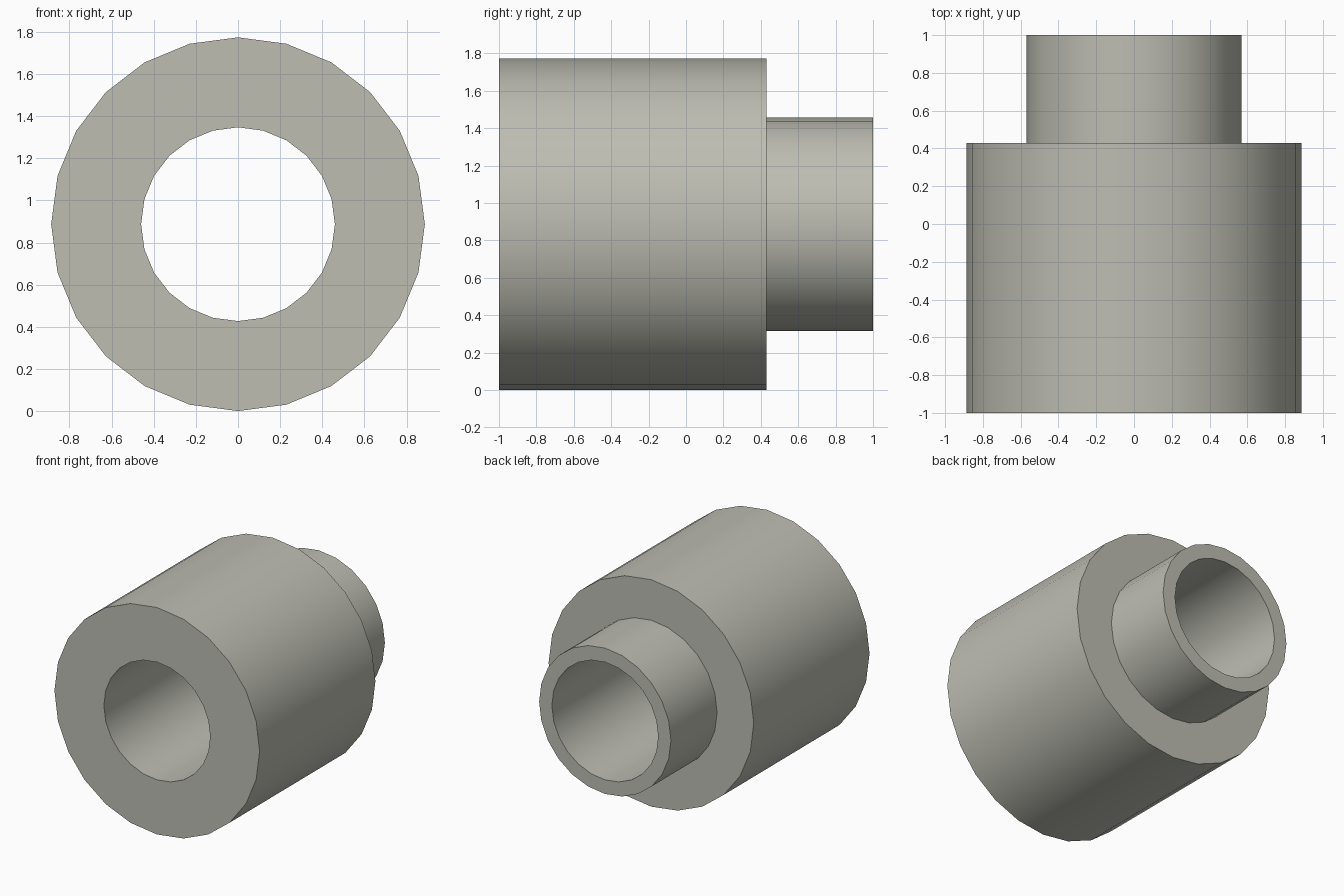
import bpy
import bmesh
import math
from mathutils import Matrix, Vector

SIDES = 24
CENTRE_Z = 0.887

cube = bpy.data.objects.get("Cube")
if cube:
    bpy.data.objects.remove(cube, do_unlink=True)

# Warm grey material
colour = (0.51, 0.51, 0.45, 1.0)
grey = bpy.data.materials.new("warm_grey")
grey.use_nodes = True
grey.diffuse_color = colour
grey.node_tree.nodes["Principled BSDF"].inputs["Base Color"].default_value = colour


def revolve(name, profile):
    """Revolve a closed (radius, y) profile around the y axis."""
    bm = bmesh.new()
    rings = []
    for i in range(SIDES):
        turn = Matrix.Rotation(math.tau * i / SIDES, 3, "Y")
        rings.append([bm.verts.new(turn @ Vector((0, y, r))) for r, y in profile])
    count = len(profile)
    for i in range(SIDES):
        a, b = rings[i], rings[(i + 1) % SIDES]
        for j in range(count):
            k = (j + 1) % count
            bm.faces.new((a[j], a[k], b[k], b[j]))
    bmesh.ops.recalc_face_normals(bm, faces=bm.faces)
    mesh = bpy.data.meshes.new(name)
    bm.to_mesh(mesh)
    bm.free()
    mesh.materials.append(grey)
    obj = bpy.data.objects.new(name, mesh)
    bpy.context.collection.objects.link(obj)
    obj.location.z = CENTRE_Z
    return obj


# Wide body, stepped neck and through bore as one turned part
bushing = revolve("stepped_bushing", [
    (0.46, -1.0), (0.887, -1.0), (0.887, 0.43),
    (0.57, 0.43), (0.57, 1.0), (0.46, 1.0),
])

# Smooth round walls with sharp rims
bpy.ops.object.select_all(action="DESELECT")
bushing.select_set(True)
bpy.context.view_layer.objects.active = bushing
bpy.ops.object.shade_smooth_by_angle(angle=math.radians(30))
